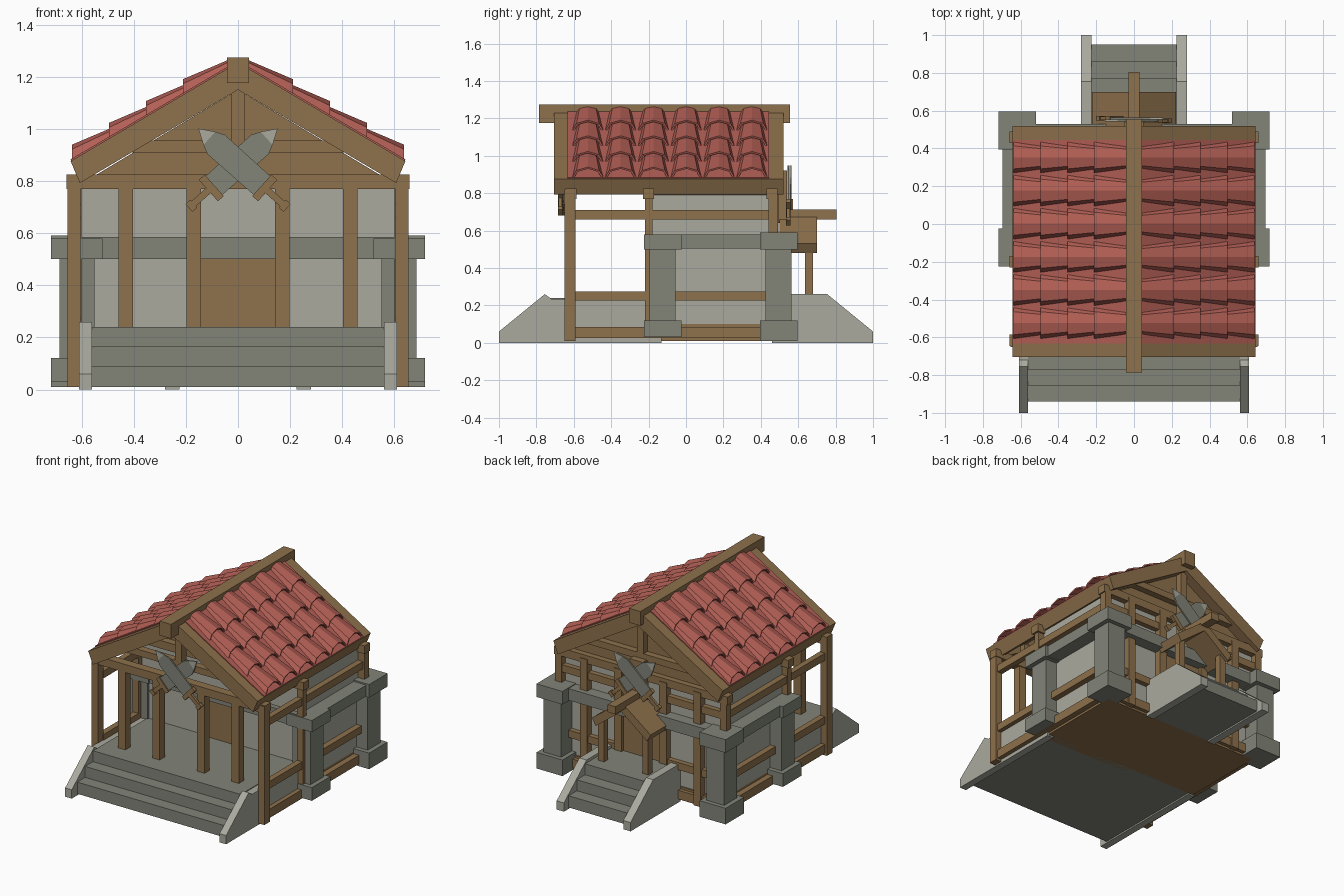
import bpy, bmesh, math
from mathutils import Vector

cube = bpy.data.objects.get("Cube")
if cube:
    bpy.data.objects.remove(cube, do_unlink=True)


def material(name, rgb):
    lin = [((c / 255 + 0.055) / 1.055) ** 2.4 for c in rgb] + [1]
    m = bpy.data.materials.new(name)
    m.use_nodes = True
    m.diffuse_color = lin
    m.node_tree.nodes["Principled BSDF"].inputs["Base Color"].default_value = lin
    return m


WOOD = material("warm timber", (142, 113, 76))
STONE = material("grey stone", (130, 133, 121))
PALE = material("pale plaster", (170, 170, 159))
RED = material("red clay", (178, 95, 85))


def finish(name, bm, mat):
    bmesh.ops.recalc_face_normals(bm, faces=bm.faces)
    me = bpy.data.meshes.new(name)
    bm.to_mesh(me)
    bm.free()
    me.materials.append(mat)
    ob = bpy.data.objects.new(name, me)
    bpy.context.collection.objects.link(ob)
    return ob


def prism(name, pts, axis, lo, hi, mat):
    """Extrude an (x,z) outline along y, or a (y,z) outline along x."""
    bm = bmesh.new()
    put = (lambda p, t: (p[0], t, p[1])) if axis == "y" else (lambda p, t: (t, p[0], p[1]))
    face = bm.faces.new([bm.verts.new(put(p, lo)) for p in pts])
    out = bmesh.ops.extrude_face_region(bm, geom=[face])
    move = Vector((0, hi - lo, 0)) if axis == "y" else Vector((hi - lo, 0, 0))
    bmesh.ops.translate(bm, vec=move, verts=[v for v in out["geom"] if isinstance(v, bmesh.types.BMVert)])
    return finish(name, bm, mat)


def box(name, x, y, z, mat):
    pts = [(x[0], z[0]), (x[1], z[0]), (x[1], z[1]), (x[0], z[1])]
    return prism(name, pts, "y", y[0], y[1], mat)


def both(name, x, y, z, mat):
    """Mirrored pair of boxes across x = 0."""
    box(name + "_left", x, y, z, mat)
    box(name + "_right", (-x[1], -x[0]), y, z, mat)


# Stairs with sloping cheek walls, front and back
def stairs(name, half, cheek, sign, inner, edge, step):
    for i in range(3):
        y = sign * (edge - i * step)
        box(f"{name}_step_{i}", (-half, half), sorted((y, sign * inner)),
            (0.01, 0.09 + 0.075 * i), STONE)
    outline = [(sign * y, z) for y, z in
               [(inner, 0), (1, 0), (1, 0.06), (0.755, 0.26), (inner, 0.26)]]
    if sign < 0:
        outline = [(-0.13, 0), (-1, 0), (-1, 0.06), (-0.755, 0.26), (-0.72, 0.235), (-0.13, 0.235)]
    for s in (-1, 1):
        lo, hi = sorted((s * half, s * (half + cheek)))
        prism(f"{name}_cheek_{s}", outline, "x", lo, hi, PALE)


stairs("front_stairs", 0.56, 0.05, -1, 0.13, 0.94, 0.085)
stairs("back_stairs", 0.225, 0.055, 1, 0.46, 0.95, 0.09)

# House body
box("timber_floor", (-0.6, 0.6), (-0.18, 0.46), (0.01, 0.1), WOOD)
box("plaster_walls", (-0.6, 0.6), (-0.18, 0.45), (0.1, 0.79), PALE)
prism("gable_wall", [(-0.6, 0.79), (0.6, 0.79), (0, 1.15)], "y", -0.18, 0.45, WOOD)
box("front_door", (-0.145, 0.145), (-0.195, -0.17), (0.24, 0.5), WOOD)
box("back_door", (-0.145, 0.145), (0.44, 0.475), (0.24, 0.5), WOOD)

# Stone bands and corner pillars
box("front_band", (-0.6, 0.6), (-0.215, -0.17), (0.5, 0.585), STONE)
box("back_band", (-0.6, 0.6), (0.44, 0.53), (0.505, 0.585), STONE)
both("side_band", (0.59, 0.695), (-0.2, 0.45), (0.505, 0.58), STONE)
for name, y, z0, cap in (("front_pillar", -0.125, 0.03, 0.58), ("back_pillar", 0.495, 0.01, 0.59)):
    both(name, (0.55, 0.685), (y - 0.07, y + 0.07), (0.1, 0.52), STONE)
    both(name + "_base", (0.52, 0.717), (y - 0.1, y + 0.1), (z0, 0.12), STONE)
    both(name + "_cap", (0.52, 0.717), (y - 0.1, y + 0.1), (0.5, cap), STONE)

# Timber posts
both("porch_corner_post", (0.605, 0.655), (-0.65, -0.59), (0.01, 0.82), WOOD)
both("middle_post", (0.6, 0.645), (-0.22, -0.18), (0.03, 0.79), WOOD)
both("back_corner_post", (0.6, 0.65), (0.44, 0.49), (0.02, 0.82), WOOD)
for x in (0.17, 0.43):
    both("porch_post", (x - 0.028, x + 0.028), (-0.645, -0.59), (0.24, 0.78), WOOD)
    both("back_post", (x - 0.028, x + 0.028), (0.44, 0.495), (0.02, 0.8), WOOD)

# Horizontal rails and tie beams
for i, (z0, z1) in enumerate([(0.025, 0.085), (0.225, 0.275), (0.66, 0.71)]):
    both(f"side_rail_{i}", (0.6, 0.64), (-0.6, 0.48), (z0, z1), WOOD)
    both(f"back_rail_{i}", (0.15, 0.62), (0.44, 0.485), (z0, z1), WOOD)
for name, y in (("front", -0.615), ("middle", -0.2), ("back", 0.46)):
    box(name + "_tie_beam", (-0.658, 0.658), (y - 0.03, y + 0.03), (0.77, 0.825), WOOD)
for name, y in (("front", -0.62), ("back", 0.47)):
    box(name + "_collar_beam", (-0.41, 0.41), (y - 0.025, y + 0.025), (0.91, 0.955), WOOD)
    box(name + "_king_post", (-0.025, 0.025), (y - 0.025, y + 0.025), (0.82, 1.17), WOOD)

# Roof frame: boards follow the same pitch
PITCH = 0.59


def slope(x, top=1.255):
    return top - PITCH * x


def rafter_pair(name, y0, y1, x0, x1, mat, top=1.255, depth=0.105, lean=0.035):
    for s in (-1, 1):
        pts = [(s * x0, slope(x0, top)), (s * x1, slope(x1, top)),
               (s * (x1 - lean), slope(x1 - lean, top - depth)), (s * x0, slope(x0, top - depth))]
        prism(f"{name}_{s}", pts, "y", y0, y1, mat)


rafter_pair("front_bargeboard", -0.705, -0.635, 0, 0.642, WOOD)
rafter_pair("back_bargeboard", 0.445, 0.52, 0, 0.642, WOOD)
rafter_pair("roof_deck", -0.64, 0.45, 0, 0.64, WOOD, depth=0.05, lean=0.02)
rafter_pair("eave_board", -0.64, 0.45, 0.57, 0.642, WOOD)
rafter_pair("purlin", -0.64, 0.45, 0.3, 0.36, WOOD, top=1.22, depth=0.07)
rafter_pair("clay_underlay", -0.633, 0.445, 0, 0.642, RED, top=1.262, depth=0.012, lean=0.004)
box("ridge_beam", (-0.043, 0.043), (-0.787, 0.556), (1.175, 1.273), WOOD)


# Tapered barrel tiles, four rows by six columns on each side
def tiles(s):
    bm = bmesh.new()
    for row in range(4):
        low = 0.637 - 0.142 * row
        for col in range(6):
            yc = -0.525 + 0.1755 * col
            rings = []
            for x, w, h in ((low, 0.086, 0.06), (low - 0.172, 0.062, 0.032)):
                ring = []
                for k in range(5):
                    a = math.pi * k / 4
                    ring.append(bm.verts.new((s * x, yc + w * math.cos(a), slope(x) + h * math.sin(a))))
                rings.append(ring)
            for k in range(4):
                quad = [rings[0][k], rings[0][k + 1], rings[1][k + 1], rings[1][k]]
                bm.faces.new(quad)
    ob = finish(f"roof_tiles_{s}", bm, RED)
    for p in ob.data.polygons:
        if p.normal.z < 0:
            p.flip()
    mod = ob.modifiers.new("thickness", "SOLIDIFY")
    mod.thickness = 0.01
    mod.offset = -1


for s in (-1, 1):
    tiles(s)

# Canopy over the back door
for s in (-1, 1):
    pts = [(0, 0.695), (s * 0.222, 0.53), (s * 0.195, 0.48), (0, 0.63)]
    prism(f"canopy_roof_{s}", pts, "y", 0.5, 0.7, WOOD)
box("canopy_ridge", (-0.03, 0.03), (0.5, 0.805), (0.66, 0.712), WOOD)
both("canopy_post", (0.145, 0.19), (0.635, 0.68), (0.24, 0.53), WOOD)
box("emblem_backing", (-0.05, 0.05), (0.48, 0.54), (0.64, 0.92), WOOD)


# Crossed swords: outlines run along the blade and are turned into place
def sword(name, s, y, dz):
    d = Vector((0.745, 0.667))
    n = Vector((-d.y, d.x))
    base = Vector((-0.095, 0.78))

    def part(label, outline, thick, mat):
        pts = []
        for u, v in outline:
            p = base + d * u + n * v
            pts.append((s * p.x, p.y + dz))
        prism(f"{name}_{label}", pts, "y", y - thick, y + thick, mat)

    part("blade", [(0, -0.048), (0.24, -0.05), (0.275, -0.034), (0.275, 0.034),
                   (0.24, 0.05), (0, 0.048)], 0.005, STONE)
    part("tip", [(0.275, -0.034), (0.332, 0), (0.275, 0.034)], 0.005, PALE)
    part("guard", [(-0.025, -0.055), (0.005, -0.055), (0.005, 0.055), (-0.025, 0.055)], 0.012, WOOD)
    part("grip", [(-0.11, -0.013), (-0.02, -0.013), (-0.02, 0.013), (-0.11, 0.013)], 0.009, WOOD)
    part("pommel", [(-0.125, -0.02), (-0.1, -0.02), (-0.1, 0.02), (-0.125, 0.02)], 0.012, WOOD)


for s in (-1, 1):
    sword(f"front_sword_{s}", s, -0.667 + 0.006 * s, 0)
    sword(f"back_sword_{s}", s, 0.553 + 0.006 * s, -0.055)
